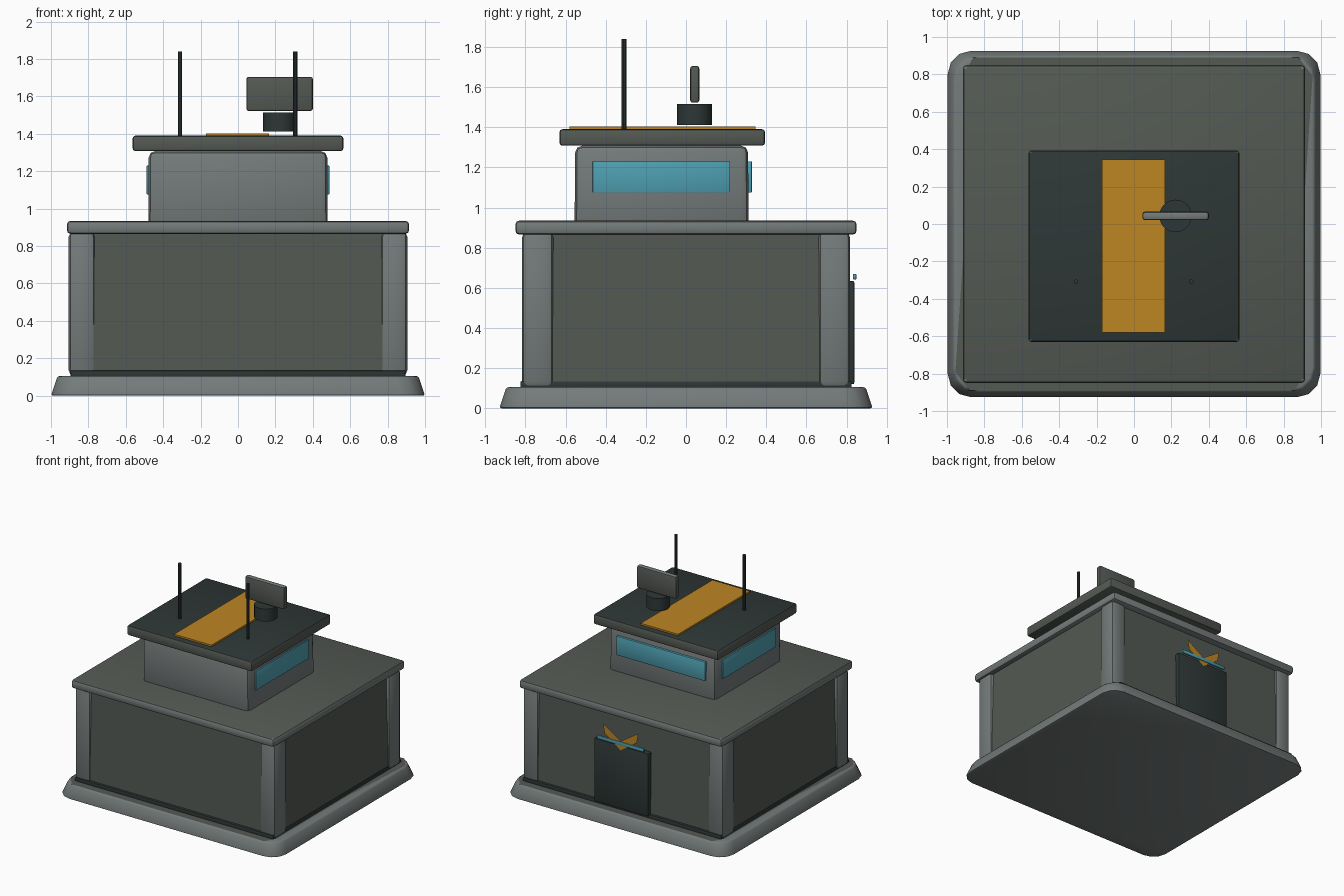
import bpy
import bmesh
from mathutils import Matrix

if "Cube" in bpy.data.objects:
    bpy.data.objects.remove(bpy.data.objects["Cube"], do_unlink=True)


def material(name, rgb):
    m = bpy.data.materials.new(name)
    m.use_nodes = True
    color = (*rgb, 1.0)
    m.diffuse_color = color
    m.node_tree.nodes["Principled BSDF"].inputs["Base Color"].default_value = color
    return m


GREY = material("concrete grey", (0.175, 0.198, 0.195))
OLIVE = material("olive grey", (0.089, 0.100, 0.087))
DARK = material("dark slate", (0.027, 0.039, 0.037))
ORANGE = material("marking orange", (0.51, 0.238, 0.017))
TEAL = material("window teal", (0.078, 0.352, 0.445))


def finish(name, bm, mat, top=None):
    """Turn a bmesh into an object; upward faces may take a second colour."""
    bmesh.ops.recalc_face_normals(bm, faces=bm.faces)
    if top:
        for f in bm.faces:
            f.material_index = int(f.normal.z > 0.9)
    mesh = bpy.data.meshes.new(name)
    bm.to_mesh(mesh)
    bm.free()
    obj = bpy.data.objects.new(name, mesh)
    bpy.context.collection.objects.link(obj)
    for m in (mat, top):
        if m:
            mesh.materials.append(m)
    bpy.ops.object.select_all(action="DESELECT")
    obj.select_set(True)
    bpy.context.view_layer.objects.active = obj
    bpy.ops.object.shade_smooth_by_angle(angle=0.6)
    return obj


def box(name, x, y, z, mat, bevel=0.0, taper=0.0, corner=0.0, top=None):
    """Box from ranges, with optional inward taper, plan corners and edge bevel."""
    bm = bmesh.new()
    bmesh.ops.create_cube(bm, size=1)
    cx, cy = sum(x) / 2, sum(y) / 2
    for v in bm.verts:
        inset = taper if v.co.z > 0 else 0
        v.co = (cx + v.co.x * (x[1] - x[0] - 2 * inset),
                cy + v.co.y * (y[1] - y[0] - 2 * inset),
                z[1] if v.co.z > 0 else z[0])
    if corner:
        upright = [e for e in bm.edges
                   if abs(e.verts[0].co.z - e.verts[1].co.z) > 0.01]
        bmesh.ops.bevel(bm, geom=upright, offset=corner, segments=3,
                        profile=0.5, affect="EDGES")
    if bevel:
        edges = [e for e in bm.edges if not corner or
                 abs(e.verts[0].co.z - e.verts[1].co.z) < 0.01]
        bmesh.ops.bevel(bm, geom=edges, offset=bevel, segments=2,
                        profile=0.5, affect="EDGES")
    return finish(name, bm, mat, top)


def cylinder(name, x, y, z, radius, sides, mat):
    bm = bmesh.new()
    bmesh.ops.create_cone(bm, cap_ends=True, segments=sides, radius1=radius,
                          radius2=radius, depth=z[1] - z[0],
                          matrix=Matrix.Translation((x, y, sum(z) / 2)))
    return finish(name, bm, mat)


def polygon(name, points, mat):
    bm = bmesh.new()
    bm.faces.new([bm.verts.new(p) for p in points])
    return finish(name, bm, mat)


# Foundation
box("foundation", (-1, 1), (-0.93, 0.93), (0, 0.105), GREY,
    bevel=0.012, taper=0.035, corner=0.12)
half = [(-0.86, 0.89), (-0.91, 0.8), (-0.91, -0.12), (-0.955, -0.79), (-0.88, -0.89)]
polygon("foundation_paving",
        [(x, y, 0.107) for x, y in half] + [(-x, -y, 0.107) for x, y in half], OLIVE)
box("plinth", (-0.895, 0.895), (-0.825, 0.825), (0.1, 0.135), DARK, bevel=0.006)

# Main block with corner pillars and roof
box("main_walls", (-0.89, 0.89), (-0.807, 0.807), (0.11, 0.88), OLIVE, taper=0.014)
for sx, side in ((-1, "right"), (1, "left")):
    for sy, end in ((-1, "front"), (1, "back")):
        box(f"{end}_{side}_pillar", sorted((sx * 0.765, sx * 0.905)),
            sorted((sy * 0.66, sy * 0.817)), (0.105, 0.88), GREY, bevel=0.03)
box("main_roof", (-0.915, 0.915), (-0.85, 0.85), (0.865, 0.935), GREY,
    bevel=0.02, top=OLIVE)

# Upper cabin with windows on three sides
box("cabin", (-0.48, 0.48), (-0.555, 0.312), (0.9, 1.308), GREY,
    bevel=0.035, taper=0.003)
for sx, side in ((-1, "right"), (1, "left")):
    box(f"{side}_window", sorted((sx * 0.47, sx * 0.488)), (-0.465, 0.22),
        (1.075, 1.23), TEAL, bevel=0.003)
box("back_window", (-0.4, 0.4), (0.305, 0.328), (1.075, 1.23), TEAL, bevel=0.003)

# Cabin roof and its stripe
box("cabin_roof", (-0.563, 0.563), (-0.63, 0.393), (1.308, 1.39), OLIVE,
    bevel=0.014, top=DARK)
box("roof_stripe", (-0.17, 0.167), (-0.58, 0.345), (1.388, 1.403), ORANGE)

# Antennas and scanner
for x, side in ((-0.31, "right"), (0.306, "left")):
    cylinder(f"{side}_antenna", x, -0.308, (1.385, 1.84), 0.012, 10, DARK)
cylinder("scanner_mount", 0.222, 0.043, (1.412, 1.515), 0.087, 24, DARK)
box("scanner_panel", (0.045, 0.4), (0.021, 0.066), (1.522, 1.705), OLIVE,
    bevel=0.012, top=GREY)

# Back door with lamp and chevron
box("door", (-0.245, 0.245), (0.79, 0.838), (0.12, 0.635), DARK, bevel=0.008)
box("door_lamp", (-0.21, 0.21), (0.832, 0.848), (0.642, 0.67), TEAL, bevel=0.003)
chevron = [(0, 0.6), (0.145, 0.7), (0.16, 0.78), (0, 0.675), (-0.16, 0.78), (-0.145, 0.7)]
polygon("door_chevron", [(x, 0.842, z) for x, z in chevron], ORANGE)
